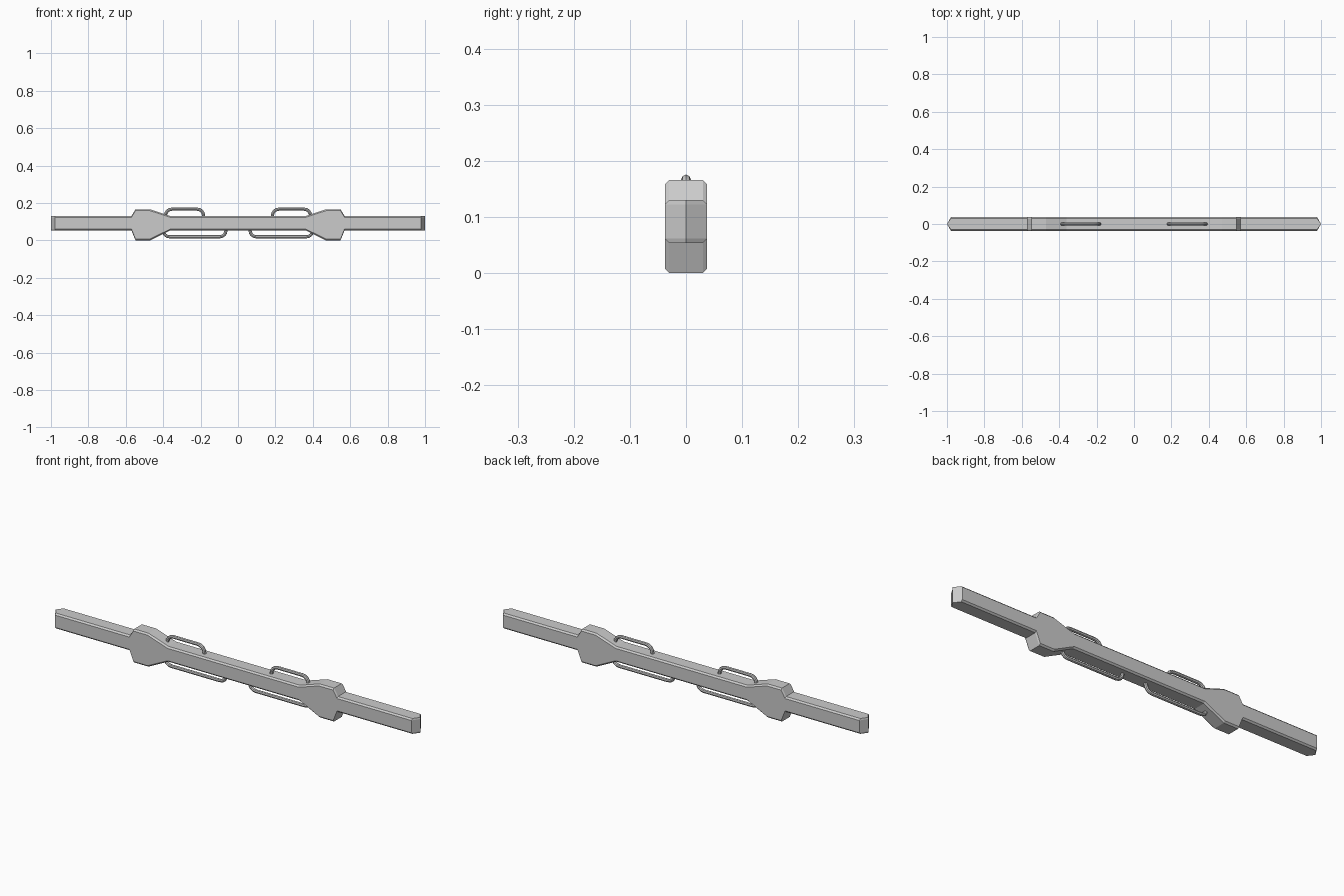
import bpy, bmesh
from math import sin, cos, pi

if "Cube" in bpy.data.objects:
    bpy.data.objects.remove(bpy.data.objects["Cube"])

HALF_Y, CH = 0.0375, 0.0075
BAR_B, BAR_T = 0.054, 0.13


def section(x, zb, zt, pointed=False):
    # chamfered rectangle; pointed sections collapse onto the y = 0 plane
    h, i = (0, 0) if pointed else (HALF_Y, HALF_Y - CH)
    return [(x, -i, zb), (x, i, zb), (x, h, zb + CH), (x, h, zt - CH),
            (x, i, zt), (x, -i, zt), (x, -h, zt - CH), (x, -h, zb + CH)]


# Long bar with two flared collars, lofted through stations along x
half = [(0.36, BAR_B, BAR_T), (0.47, 0.0, 0.166), (0.548, 0.0, 0.166),
        (0.57, BAR_B, BAR_T), (0.978, BAR_B, BAR_T), (1.0, BAR_B, BAR_T)]
stations = [(-x, b, t) for x, b, t in reversed(half)] + half
bm = bmesh.new()
rings = [[bm.verts.new(p) for p in section(x, b, t, abs(x) > 0.99)]
         for x, b, t in stations]
for r, s in zip(rings, rings[1:]):
    for k in range(8):
        n = (k + 1) % 8
        bm.faces.new((r[k], r[n], s[n], s[k]))
bmesh.ops.remove_doubles(bm, verts=bm.verts, dist=1e-5)
bmesh.ops.recalc_face_normals(bm, faces=bm.faces)
mesh = bpy.data.meshes.new("bar")
bm.to_mesh(mesh)
bm.free()
bpy.context.collection.objects.link(bpy.data.objects.new("bar", mesh))


def handle(name, x0, x1, z_leg, z_run, radius=0.035, steps=4):
    # round-cornered tube loop rising from the bar
    d = 1 if z_run > z_leg else -1
    pts = [(x0, z_leg)]
    for k in range(steps + 1):
        a = k / steps * pi / 2
        pts.append((x0 + radius * (1 - cos(a)), z_run - d * radius * (1 - sin(a))))
    for k in range(steps + 1):
        a = k / steps * pi / 2
        pts.append((x1 - radius * (1 - sin(a)), z_run - d * radius * (1 - cos(a))))
    pts.append((x1, z_leg))
    cu = bpy.data.curves.new(name, 'CURVE')
    cu.dimensions = '3D'
    cu.bevel_depth = 0.0085
    cu.bevel_resolution = 2
    sp = cu.splines.new('POLY')
    sp.points.add(len(pts) - 1)
    for p, (x, z) in zip(sp.points, pts):
        p.co = (x, 0, z, 1)
    ob = bpy.data.objects.new(name, cu)
    bpy.context.collection.objects.link(ob)
    bpy.ops.object.select_all(action='DESELECT')
    ob.select_set(True)
    bpy.context.view_layer.objects.active = ob
    bpy.ops.object.convert(target='MESH')
    bpy.ops.object.shade_smooth_by_angle()


# Short handles above, long handles below, mirrored left and right
for side, s in (("left", -1), ("right", 1)):
    handle(side + "_upper_handle", *sorted((s * 0.184, s * 0.388)), 0.115, 0.167)
    handle(side + "_lower_handle", *sorted((s * 0.064, s * 0.400)), 0.07, 0.019)
